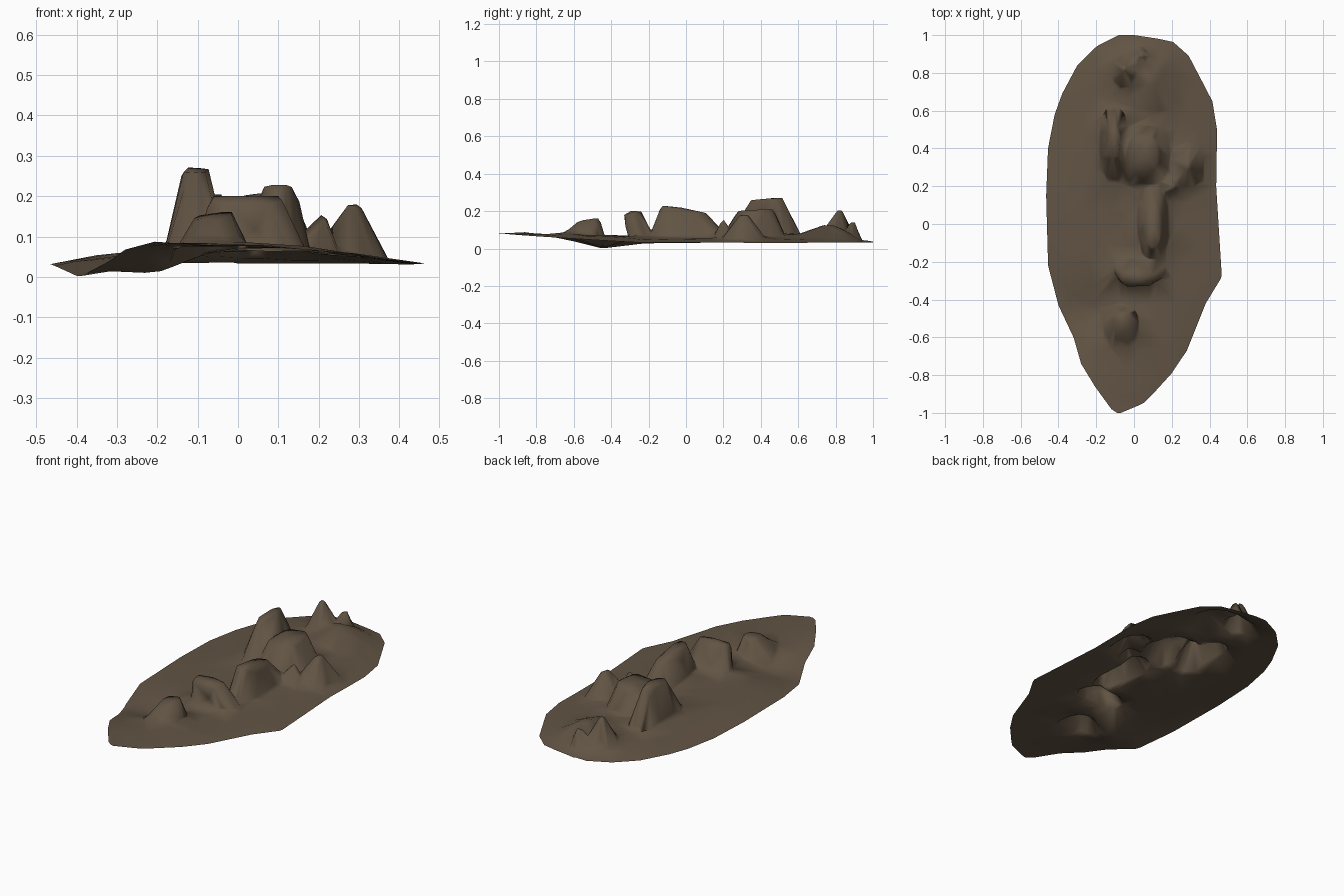
import bpy, bmesh
from math import exp
from mathutils import Vector, noise

default = bpy.data.objects.get("Cube")
if default:
    bpy.data.objects.remove(default, do_unlink=True)

ROWS, COLS = 110, 60

# Sheet rims as (y, x), from the front tip to the back
LEFT_RIM = [(-1, -.09), (-.98, -.12), (-.87, -.2), (-.74, -.28), (-.6, -.32),
            (-.43, -.4), (-.22, -.455), (.15, -.465), (.4, -.455), (.58, -.42),
            (.69, -.38), (.84, -.3), (.94, -.2), (1, -.08)]
RIGHT_RIM = [(-1, -.07), (-.95, .05), (-.9, .1), (-.79, .2), (-.67, .28),
             (-.42, .38), (-.28, .465), (.2, .435), (.5, .44), (.65, .415),
             (.89, .29), (.97, .2), (1, 0)]

# Sheet heights as (y, z) along the left rim, the middle and the right rim
LEFT_Z = [(-1, .08), (-.85, .088), (-.65, .05), (-.45, 0), (-.2, .03), (1, .035)]
MID_Z = [(-1, .08), (-.6, .08), (-.3, .068), (0, .06), (.8, .06), (1, .035)]
RIGHT_Z = [(-1, .08), (-.8, .065), (-.28, .033), (.4, .03), (1, .033)]

# Broad swells and hollows in the ground: x, y, radius, height
SWELLS = [(.27, .3, .15, .03), (-.23, -.45, .14, -.055), (-.05, .42, .2, .02),
          (.1, -.05, .15, .01), (-.36, .1, .18, .015), (.05, .75, .2, .015)]

# Raised clods: centre, half size, top height, top slope, lean, wall softness
CLODS = [
    dict(at=(-.07, -.55), half=(.1, .12), top=.155, slope=(.015, .02), lean=(.01, .03), wall=.6),
    dict(at=(.03, -.24), half=(.14, .07), top=.2, slope=(0, .025), lean=(-.01, -.05), wall=.45),
    dict(at=(.1, .02), half=(.085, .22), top=.215, slope=(0, -.045), lean=(0, -.03), wall=.55),
    dict(at=(.05, .36), half=(.14, .17), top=.205, slope=(.02, .01), lean=(0, .01), wall=.5),
    dict(at=(-.105, .42), half=(.08, .2), top=.268, slope=(0, .02), lean=(0, .01), wall=.65),
    dict(at=(.285, .31), half=(.09, .12), top=.18, slope=(0, 0), lean=(0, 0), wall=.85),
    dict(at=(.18, .2), half=(.07, .06), top=.155, slope=(.02, 0), lean=(.03, 0), wall=.9),
    dict(at=(-.04, .81), half=(.08, .1), top=.205, slope=(0, 0), lean=(-.01, .01), wall=.9),
    dict(at=(.09, .76), half=(.15, .19), top=.125, slope=(0, 0), lean=(0, 0), wall=.9),
    dict(at=(.04, .88), half=(.06, .06), top=.14, slope=(0, 0), lean=(0, .01), wall=.8),
]


def along(points, y):
    """Straight-line interpolation through (y, value) points."""
    for (y0, a), (y1, b) in zip(points, points[1:]):
        if y <= y1:
            return a + (b - a) * (y - y0) / (y1 - y0)
    return points[-1][1]


def raise_clods(x, y, base):
    """Lift a ground point onto the highest clod that covers it."""
    best = Vector((x, y, base))
    for clod in CLODS:
        u = (x - clod["at"][0]) / clod["half"][0]
        v = (y - clod["at"][1]) / clod["half"][1]
        d = (abs(u) ** 2.5 + abs(v) ** 2.5) ** .4
        if d >= 1:
            continue
        weight = min(1, (1 - d) / clod["wall"]) ** 1.2
        top = clod["top"] + clod["slope"][0] * u + clod["slope"][1] * v - .03 * d * d
        z = base + weight * (top - base)
        if z > best.z:
            best = Vector((x + weight * clod["lean"][0], y + weight * clod["lean"][1], z))
            # Tops swell past their feet
            best.x += .2 * weight * u * clod["half"][0]
            best.y += .2 * weight * v * clod["half"][1]
    return best


def sheet_point(row, col):
    """One point of the ground sheet with its clods."""
    y = -1 + 2 * row / ROWS
    t = col / COLS
    left, right = along(LEFT_RIM, y), along(RIGHT_RIM, y)
    x = left + (right - left) * t
    rim = along(LEFT_Z, y) if t < .5 else along(RIGHT_Z, y)
    inward = 1 - abs(2 * t - 1) ** 2.2
    base = rim + (along(MID_Z, y) - rim) * inward
    for sx, sy, radius, height in SWELLS:
        base += inward * height * exp(-((x - sx) ** 2 + (y - sy) ** 2) / radius ** 2)
    base += .008 * inward * noise.noise(Vector((x * 7, y * 7, 0)))
    return raise_clods(x, y, base)


# Earth material
earth = bpy.data.materials.new("brown_earth")
earth.use_nodes = True
colour = (.12, .088, .057, 1)
earth.diffuse_color = colour
shader = earth.node_tree.nodes["Principled BSDF"]
shader.inputs["Base Color"].default_value = colour
shader.inputs["Roughness"].default_value = .9

# Ground sheet: one open skin, hollow under each clod
bm = bmesh.new()
grid = [[bm.verts.new(sheet_point(r, c)) for c in range(COLS + 1)] for r in range(ROWS + 1)]
for r in range(ROWS):
    for c in range(COLS):
        bm.faces.new((grid[r][c], grid[r][c + 1], grid[r + 1][c + 1], grid[r + 1][c]))
bmesh.ops.remove_doubles(bm, verts=bm.verts, dist=.0005)
mesh = bpy.data.meshes.new("earth_mound")
bm.to_mesh(mesh)
bm.free()
mesh.materials.append(earth)

mound = bpy.data.objects.new("earth_mound", mesh)
bpy.context.collection.objects.link(mound)

# Coarse, irregular facets with soft shading
facets = mound.modifiers.new("coarse_facets", "DECIMATE")
facets.ratio = .05
mesh.polygons.foreach_set("use_smooth", [True] * len(mesh.polygons))
